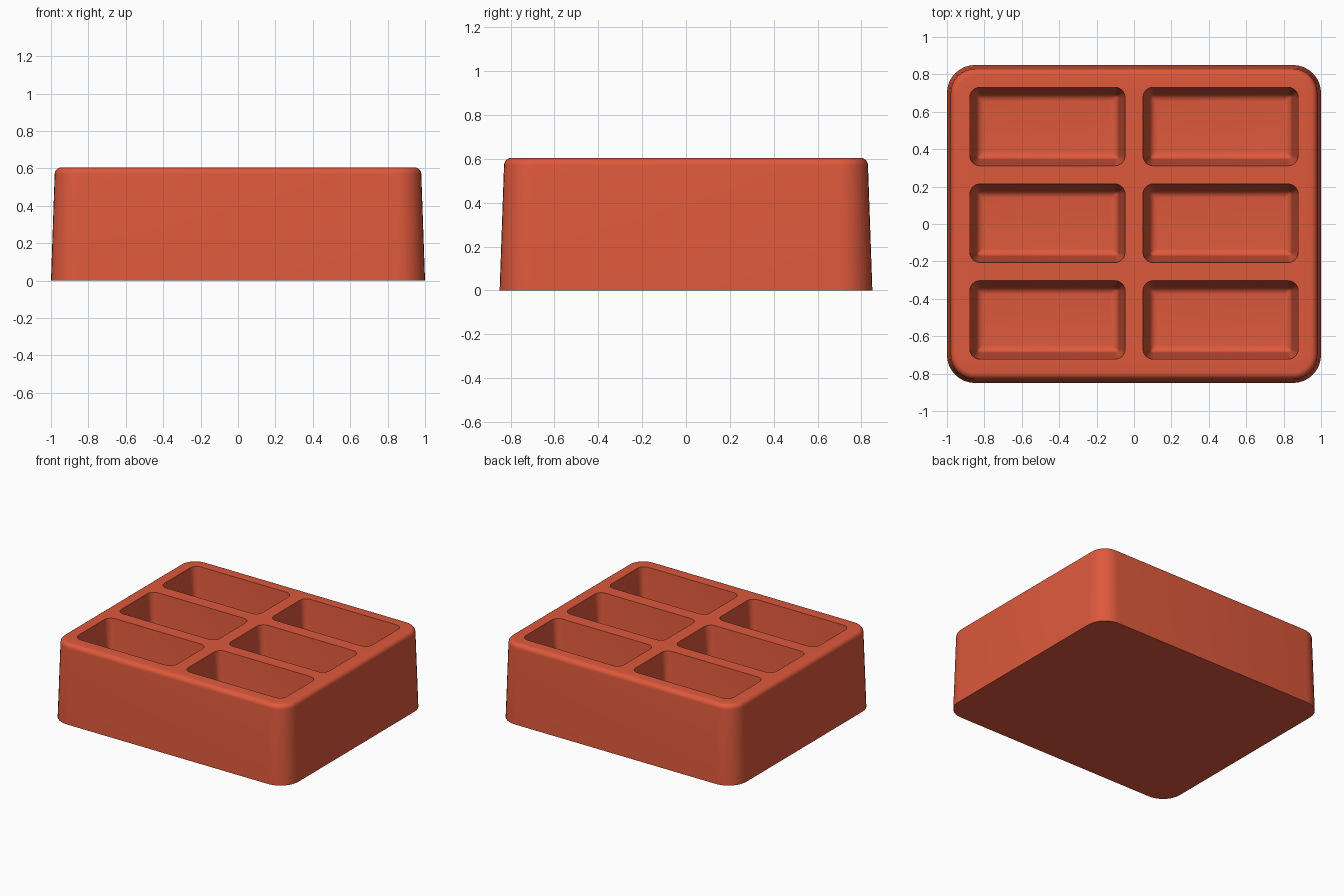
import bpy, bmesh
from math import sin, cos, pi, radians

cube = bpy.data.objects.get("Cube")
if cube:
    bpy.data.objects.remove(cube, do_unlink=True)

HEIGHT = 0.605
POCKET_FLOOR = 0.1
CORNER_STEPS = 8
FILLET_STEPS = 6

terracotta = bpy.data.materials.new("terracotta_red")
terracotta.use_nodes = True
colour = (0.73, 0.1, 0.045, 1)
terracotta.diffuse_color = colour
terracotta.node_tree.nodes["Principled BSDF"].inputs["Base Color"].default_value = colour

bm = bmesh.new()


def rounded_ring(cx, cy, half_x, half_y, radius, z):
    """Closed loop of vertices around a rounded rectangle."""
    ring = []
    for corner, (sx, sy) in enumerate(((1, 1), (-1, 1), (-1, -1), (1, -1))):
        for step in range(CORNER_STEPS + 1):
            a = (corner + step / CORNER_STEPS) * pi / 2
            ring.append(bm.verts.new((cx + sx * (half_x - radius) + radius * cos(a),
                                      cy + sy * (half_y - radius) + radius * sin(a), z)))
    return ring


def loft(rings):
    for low, high in zip(rings, rings[1:]):
        for i in range(len(low)):
            j = (i + 1) % len(low)
            bm.faces.new((low[i], low[j], high[j], high[i]))


def ring_edges(ring):
    return [bm.edges.get((ring[i - 1], ring[i])) for i in range(len(ring))]


def skin(cx, cy, half_x, half_y, radius, profile):
    """Loft through (inset, z) steps; returns the first and last rings."""
    rings = [rounded_ring(cx, cy, half_x - d, half_y - d, max(radius - d, 0.012), z)
             for d, z in profile]
    loft(rings)
    return rings[0], rings[-1]


quarter = [i / FILLET_STEPS * pi / 2 for i in range(FILLET_STEPS + 1)]

# Tapered outer wall with a rounded rim
rim = 0.035
outer = [(0, 0)] + [(0.02 + rim * (1 - cos(a)), HEIGHT - rim * (1 - sin(a))) for a in quarter]
base_ring, rim_ring = skin(0, 0, 1, 0.85, 0.15, outer)
bm.faces.new(list(reversed(base_ring)))

# Six tapered pockets with filleted floors
top_edges = ring_edges(rim_ring)
cove = 0.04
pocket = [(0, HEIGHT)] + [(0.035 + cove * (1 - cos(a)), POCKET_FLOOR + cove * (1 - sin(a)))
                          for a in quarter]
for x in (-0.463, 0.463):
    for y in (-0.517, 0, 0.517):
        mouth, floor = skin(x, y + 0.004, 0.415, 0.21, 0.055, pocket)
        bm.faces.new(floor)
        top_edges += ring_edges(mouth)

# Flat top between the rim and the pocket mouths
bmesh.ops.triangle_fill(bm, edges=top_edges, use_beauty=True, normal=(0, 0, 1))
bmesh.ops.recalc_face_normals(bm, faces=bm.faces)

mesh = bpy.data.meshes.new("six_cavity_tray")
bm.to_mesh(mesh)
bm.free()
mesh.materials.append(terracotta)
tray = bpy.data.objects.new("six_cavity_tray", mesh)
bpy.context.collection.objects.link(tray)

bpy.ops.object.select_all(action="DESELECT")
tray.select_set(True)
bpy.context.view_layer.objects.active = tray
bpy.ops.object.shade_smooth_by_angle(angle=radians(30))
